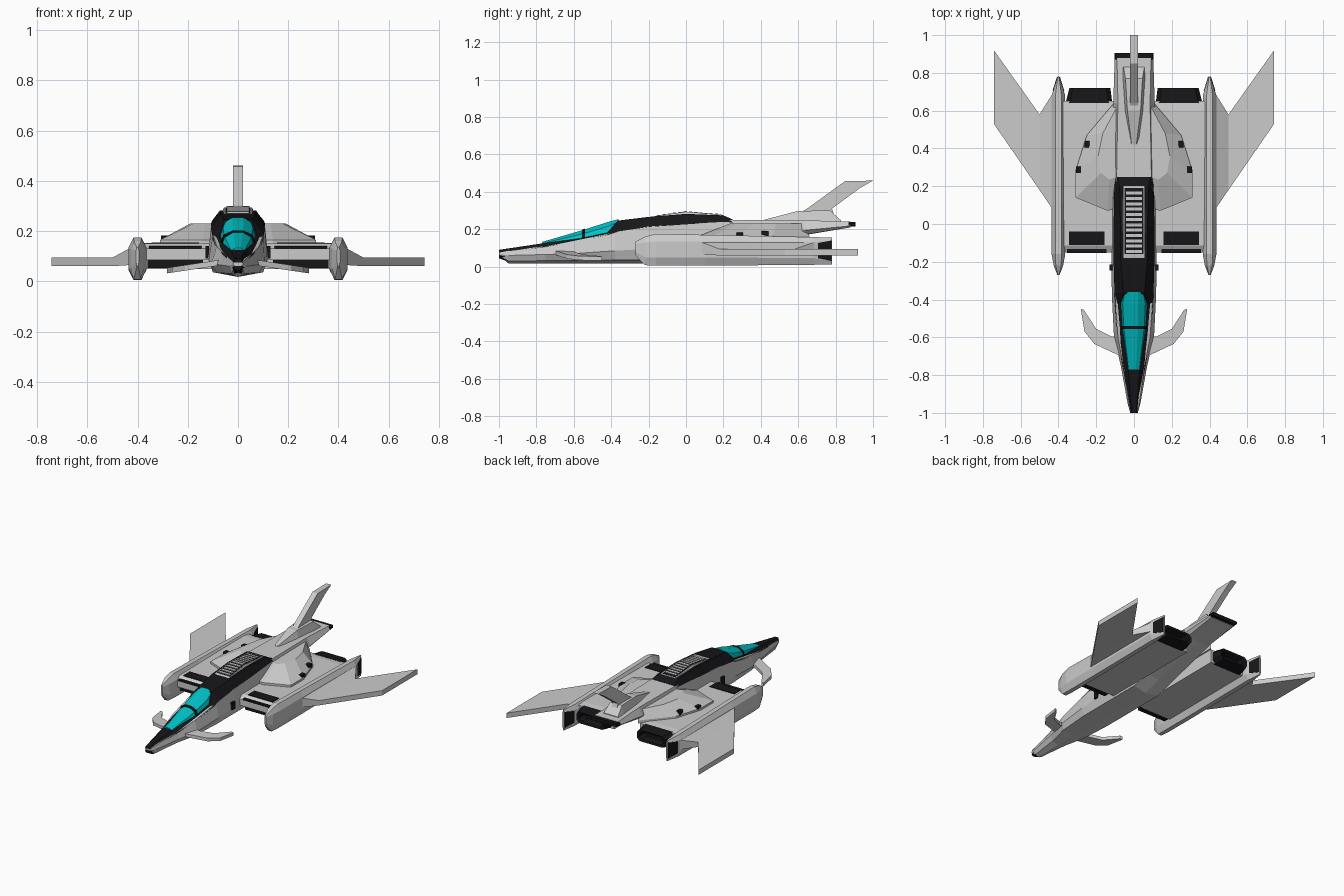
import bpy, bmesh

def material(name, col):
    m = bpy.data.materials.new(name)
    m.diffuse_color = col
    return m

BLACK = material("black", (0.008, 0.008, 0.01, 1))
CYAN = material("cyan", (0.0, 0.55, 0.58, 1))

def rings(name, loops, mat=None, mirror=False):
    """Skin a list of equal-length point rings and cap both ends."""
    bm = bmesh.new()
    rows = [[bm.verts.new(p) for p in loop] for loop in loops]
    n = len(rows[0])
    for a, b in zip(rows, rows[1:]):
        for i in range(n):
            j = (i + 1) % n
            bm.faces.new((a[i], a[j], b[j], b[i]))
    bm.faces.new(rows[0])
    bm.faces.new(rows[-1])
    bmesh.ops.recalc_face_normals(bm, faces=bm.faces)
    me = bpy.data.meshes.new(name)
    bm.to_mesh(me)
    bm.free()
    ob = bpy.data.objects.new(name, me)
    bpy.context.collection.objects.link(ob)
    if mat:
        me.materials.append(mat)
    if mirror:
        mod = ob.modifiers.new("mirror", 'MIRROR')
        mod.use_mirror_merge = False
    return ob

def loft(name, sections, mat=None, cx=0, mirror=False):
    """Sections (y, half profile of (x, z)), symmetric about x = cx."""
    loops = []
    for y, half in sections:
        right = [(cx + x, y, z) for x, z in half]
        left = [(cx - x, y, z) for x, z in reversed(half)]
        loops.append(right + left)
    return rings(name, loops, mat, mirror)

def profile(name, yz, x0, x1, mat=None, mirror=False):
    return rings(name, [[(x, y, z) for y, z in yz] for x in (x0, x1)], mat, mirror)

def box(name, x0, x1, y0, y1, z0, z1, mat=None, mirror=False):
    return profile(name, [(y0, z0), (y1, z0), (y1, z1), (y0, z1)], x0, x1, mat, mirror)

def plate(name, pts, mat=None):
    """Points (x, y, z centre, half thickness), mirrored."""
    return rings(name, [[(x, y, z + s * h) for x, y, z, h in pts] for s in (-1, 1)], mat, True)

# Fuselage
loft("hull", [
    (-1.0, [(.004, .060), (.015, .062), (.020, .068), (.018, .075)]),
    (-.95, [(.004, .018), (.025, .030), (.034, .060), (.028, .085)]),
    (-.75, [(.004, .018), (.050, .032), (.070, .065), (.056, .110)]),
    (-.60, [(.004, .018), (.085, .034), (.106, .070), (.085, .140)]),
    (-.38, [(.004, .018), (.100, .036), (.117, .085), (.100, .185)]),
    (-.20, [(.004, .018), (.100, .036), (.120, .095), (.107, .215)]),
    (.12, [(.004, .018), (.100, .036), (.120, .095), (.106, .235)]),
    (.25, [(.004, .060), (.095, .070), (.118, .110), (.092, .250)]),
    (.64, [(.004, .170), (.090, .172), (.110, .195), (.085, .248)]),
    (.88, [(.004, .210), (.090, .210), (.102, .218), (.090, .240)])])
loft("tail_exhaust", [(y, [(.095, .214), (.102, .220), (.102, .232), (.095, .238)])
                      for y in (.87, .905)], BLACK)
loft("dorsal_spine", [
    (-1.0, [(.020, .068), (.012, .090)]),
    (-.77, [(.057, .103), (.030, .124)]),
    (-.56, [(.090, .140), (.066, .152)]),
    (-.42, [(.101, .170), (.075, .182)]),
    (-.365, [(.103, .188), (.055, .246)]),
    (-.20, [(.108, .212), (.070, .266)]),
    (.00, [(.108, .226), (.072, .282)]),
    (.20, [(.104, .240), (.076, .274)]),
    (.25, [(.095, .236), (.088, .252)])], BLACK)
loft("nose_tip", [(-1.0, [(.008, .045), (.018, .055), (.008, .068)]),
                  (-.96, [(.014, .030), (.028, .055), (.014, .075)])], BLACK)
box("side_tab", .115, .130, -.245, -.215, .09, .14, BLACK, True)

# Canopy with cross frame
loft("canopy", [
    (-.77, [(.034, .108), (.028, .124), (.010, .132)]),
    (-.55, [(.066, .142), (.054, .176), (.020, .196)]),
    (-.42, [(.074, .168), (.060, .214), (.022, .238)]),
    (-.36, [(.056, .225), (.048, .241), (.020, .254)])], CYAN)
loft("canopy_frame", [
    (-.557, [(.069, .140), (.057, .178), (.020, .198)]),
    (-.540, [(.071, .143), (.059, .185), (.020, .203)])], BLACK)

# Dorsal vent panel with slats
loft("vent_panel", [(-.18, [(.062, .255), (.055, .268)]),
                    (.00, [(.066, .270), (.056, .293)]),
                    (.20, [(.066, .262), (.056, .276)])])
def vent_z(y):
    return .293 + (.139 * y if y < 0 else -.085 * y)
loft("vent_recess", [(y, [(.050, vent_z(y) - .01), (.050, vent_z(y) + .001)])
                     for y in (-.16, 0, .19)], BLACK)
for i in range(12):
    y = -.145 + i * .028
    box(f"vent_slat_{i}", -.043, .043, y - .008, y + .008, vent_z(y) - .006, vent_z(y) + .004)

# Engine pods with intakes and nozzles
profile("engine_pod", [(-.15, .085), (-.15, .130), (-.115, .150), (.60, .152), (.65, .145),
                       (.65, .050), (-.08, .048), (-.08, .085)], .10, .375, None, True)
box("intake_opening", .14, .36, -.125, -.07, .052, .086, BLACK, True)
profile("intake_top_vent", [(-.11, .14), (-.04, .14), (-.04, .155), (-.11, .155)],
        .155, .345, BLACK, True)
box("intake_lip_stripe", .145, .355, -.153, -.13, .128, .140, BLACK, True)
nozzle = lambda y, x0, x1, z0, z1: [
    (x0, y, z0 + .02), (x0 + .02, y, z0), (x1 - .02, y, z0), (x1, y, z0 + .02),
    (x1, y, z1 - .02), (x1 - .02, y, z1), (x0 + .02, y, z1), (x0, y, z1 - .02)]
rings("engine_nozzle", [nozzle(.64, .115, .362, .048, .148), nozzle(.72, .125, .342, .06, .138),
                        nozzle(.715, .14, .327, .072, .126), nozzle(.67, .15, .317, .08, .118)],
      BLACK, True)

# Shoulder fairings beside the spine
base = [(.09, .08), (.14, .07), (.31, .14), (.31, .28), (.25, .47), (.09, .66)]
top = [(.09, .25), (.13, .235), (.175, .27), (.19, .36), (.165, .48), (.09, .62)]
rings("shoulder_fairing", [[(x, y, .145) for x, y in base], [(x, y, .165) for x, y in base],
                           [(x, y, .230) for x, y in top]], None, True)
box("fairing_port_front", .28, .306, .27, .305, .16, .183, BLACK, True)
box("fairing_port_rear", .235, .262, .405, .44, .16, .190, BLACK, True)

# Outer booms
loft("outer_boom", [
    (-.27, [(.003, .060), (.006, .080), (.006, .120), (.003, .135)]),
    (-.22, [(.014, .008), (.025, .050), (.025, .130), (.014, .160)]),
    (-.16, [(.016, .005), (.036, .050), (.036, .135), (.016, .175)]),
    (.10, [(.016, .005), (.036, .050), (.036, .135), (.016, .170)]),
    (.68, [(.016, .010), (.036, .045), (.036, .130), (.016, .158)]),
    (.78, [(.003, .012), (.005, .030), (.005, .140), (.003, .155)])], None, .40, True)
loft("boom_tail_panel", [(.705, [(.0310, .045), (.0310, .126)]),
                         (.778, [(.0085, .030), (.0085, .140)])], BLACK, .40, True)

# Wings
plate("wing_root", [(.425, .07, .100, .035), (.50, .18, .077, .017),
                    (.50, .58, .077, .017), (.425, .70, .100, .035)])
plate("wing", [(.50, .18, .077, .017), (.742, .53, .077, .017), (.742, .92, .077, .017),
               (.685, .84, .077, .017), (.50, .58, .077, .017)])

# Canards
canard = [(.06, -.705), (.21, -.635), (.262, -.57), (.282, -.45), (.265, -.455),
          (.20, -.555), (.12, -.595), (.06, -.60)]
plate("canard", [(x, y, .085 - .15 * x, .011) for x, y in canard])

# Tail fin and its base
loft("fin_base", [(.42, [(.025, .235), (.012, .251)]), (.60, [(.050, .235), (.035, .298)]),
                  (.77, [(.060, .235), (.045, .300)]), (.83, [(.062, .230), (.055, .246)])])
profile("tail_fin", [(.56, .26), (.64, .305), (.85, .457), (1.0, .460), (.93, .420),
                     (.78, .310), (.80, .25)], -.02, .02)
